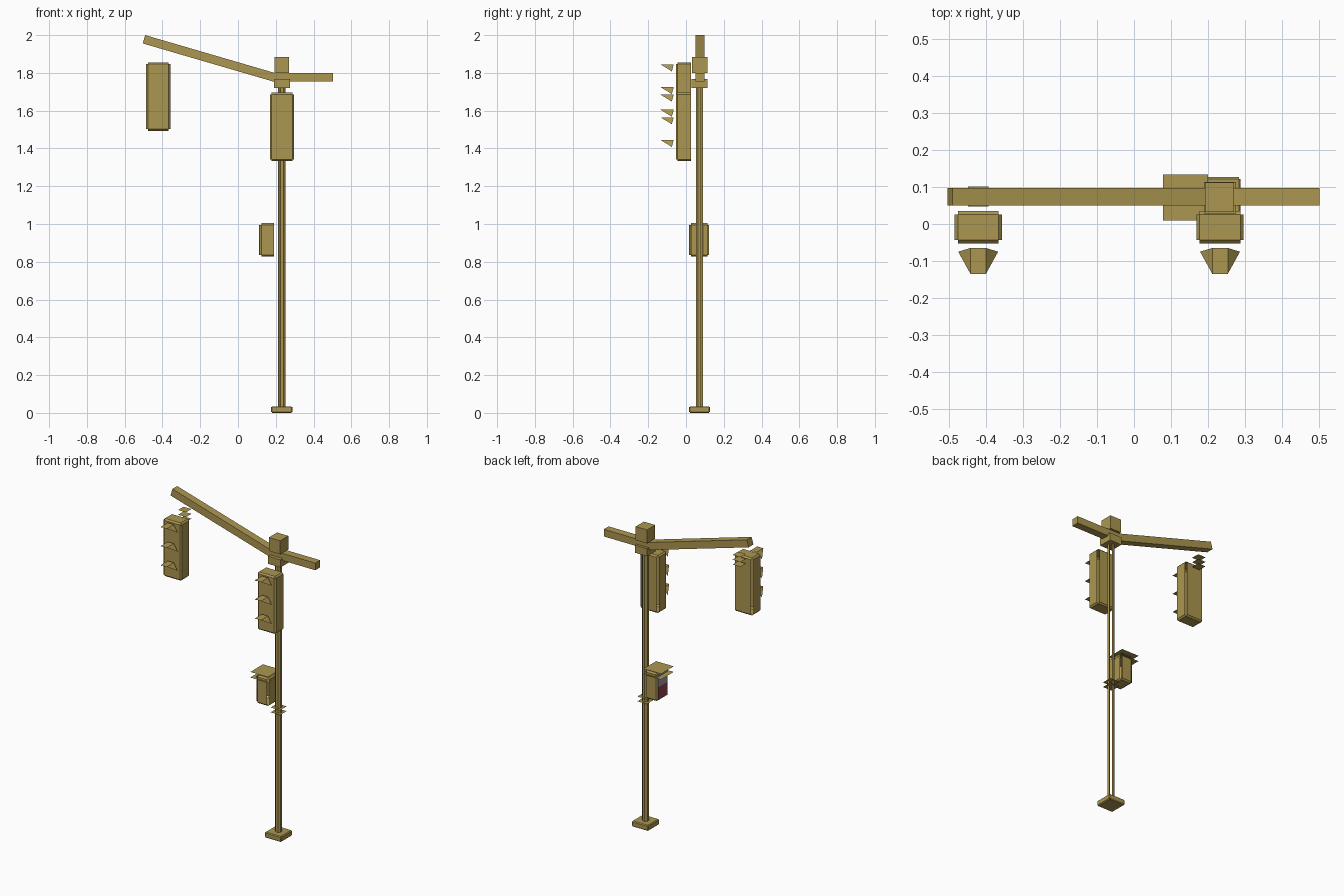
import bpy, bmesh, math
from mathutils import Vector, Matrix

cube = bpy.data.objects.get("Cube")
if cube:
    bpy.data.objects.remove(cube)


def material(name, rgb):
    m = bpy.data.materials.new(name)
    m.use_nodes = True
    m.diffuse_color = (*rgb, 1)
    m.node_tree.nodes["Principled BSDF"].inputs["Base Color"].default_value = (*rgb, 1)
    return m


TAN = material("ochre_tan", (0.41, 0.305, 0.08))
GREY = material("panel_grey", (0.34, 0.34, 0.38))
RED = material("panel_red", (0.25, 0.06, 0.08))


def finish(name, bm, mat=TAN):
    mesh = bpy.data.meshes.new(name)
    bm.to_mesh(mesh)
    bm.free()
    mesh.materials.append(mat)
    obj = bpy.data.objects.new(name, mesh)
    bpy.context.collection.objects.link(obj)
    return obj


def box(name, low, high, mat=TAN, chamfer=0, upright_only=False, gaps=None):
    """Box between two corners; chamfered edges whose normal meets gaps(n) stay open."""
    low, high = Vector(low), Vector(high)
    bm = bmesh.new()
    bmesh.ops.create_cube(bm, size=1)
    bmesh.ops.scale(bm, vec=high - low, verts=bm.verts)
    bmesh.ops.translate(bm, vec=(low + high) / 2, verts=bm.verts)
    if chamfer:
        edges = [e for e in bm.edges
                 if not upright_only or abs(e.verts[0].co.z - e.verts[1].co.z) > 0.001]
        bmesh.ops.bevel(bm, geom=edges, offset=chamfer, segments=1, affect='EDGES')
        bm.normal_update()
    if gaps:
        open_faces = [f for f in bm.faces if gaps(f.normal)]
        bmesh.ops.delete(bm, geom=open_faces, context='FACES')
    return finish(name, bm, mat)


def plate(name, x, y, z, wide, deep):
    """Thin horizontal sheet centred on a point."""
    bm = bmesh.new()
    bmesh.ops.create_grid(bm, x_segments=1, y_segments=1, size=0.5,
                          matrix=Matrix.Translation((x, y, z)) @ Matrix.Diagonal((wide, deep, 1, 1)))
    return finish(name, bm)


def corner(n):
    return min(abs(n.x), abs(n.y), abs(n.z)) > 0.2


def visor(name, x, z):
    """Flat hood with a drooping triangular wing on each side."""
    bm = bmesh.new()
    front, back, half = -0.135, -0.065, 0.021
    strip = [bm.verts.new((x + s * half, y, z))
             for s, y in ((-1, front), (1, front), (1, back), (-1, back))]
    bm.faces.new(strip)
    right = bm.verts.new((x + 0.054, -0.075, z - 0.037))
    left = bm.verts.new((x - 0.054, -0.075, z - 0.037))
    bm.faces.new((strip[1], right, strip[2]))
    bm.faces.new((strip[3], left, strip[0]))
    return finish(name, bm)


def signal(name, x, top):
    """Three-lamp housing with open rear corners and its visors."""
    box(name + "_housing", (x - 0.064, -0.053, top - 0.362), (x + 0.064, 0.035, top), chamfer=0.009,
        gaps=lambda n: corner(n) or (n.y > 0.5 and abs(n.x) > 0.5))
    for i in range(3):
        visor(f"{name}_visor_{i + 1}", x, top - 0.01 - 0.12 * i)


PX, PY = 0.232, 0.072

# Base and eight-sided pole
box("base", (0.175, 0.015, 0), (0.289, 0.127, 0.035), chamfer=0.005, gaps=corner)
box("pole", (PX - 0.019, PY - 0.019, 0.03), (PX + 0.019, PY + 0.019, 1.77), chamfer=0.011,
    upright_only=True, gaps=lambda n: n.x * n.y > 0.3)

# Pole head
box("collar", (0.19, 0.028, 1.72), (0.276, 0.114, 1.768))
box("cap", (0.192, 0.032, 1.80), (0.271, 0.113, 1.885))
box("short_arm", (0.19, 0.05, 1.755), (0.503, 0.098, 1.80))

# Sloping long arm
angle = math.atan(0.292)
length = 0.73 / math.cos(angle)
arm = box("long_arm", (0, -0.024, -0.023), (length, 0.024, 0.023))
arm.data.transform(Matrix.Translation((-0.498, 0.074, 1.978)) @ Matrix.Rotation(angle, 4, 'Y'))

# Signals and hanger sheets
signal("pole_signal", 0.233, 1.695)
signal("hanging_signal", -0.422, 1.855)
for i in range(3):
    plate(f"hanger_sheet_{i + 1}", -0.422, 0.074, 1.88 - 0.03 * i, 0.055, 0.054)

# Pedestrian signal facing sideways
box("crossing_housing", (0.115, 0.017, 0.828), (0.2, 0.123, 1.005), chamfer=0.009,
    gaps=lambda n: corner(n) or (n.x > 0.5 and abs(n.y) > 0.5))
box("crossing_upper_panel", (0.112, 0.026, 0.918), (0.116, 0.114, 0.996), GREY)
box("crossing_lower_panel", (0.112, 0.026, 0.837), (0.116, 0.114, 0.918), RED)
for i in range(2):
    plate(f"crossing_hood_{i + 1}", 0.14, 0.072, 1.018 - 0.035 * i, 0.122, 0.125)
    plate(f"pole_bracket_{i + 1}", PX, PY, 0.815 - 0.03 * i, 0.066, 0.066)
